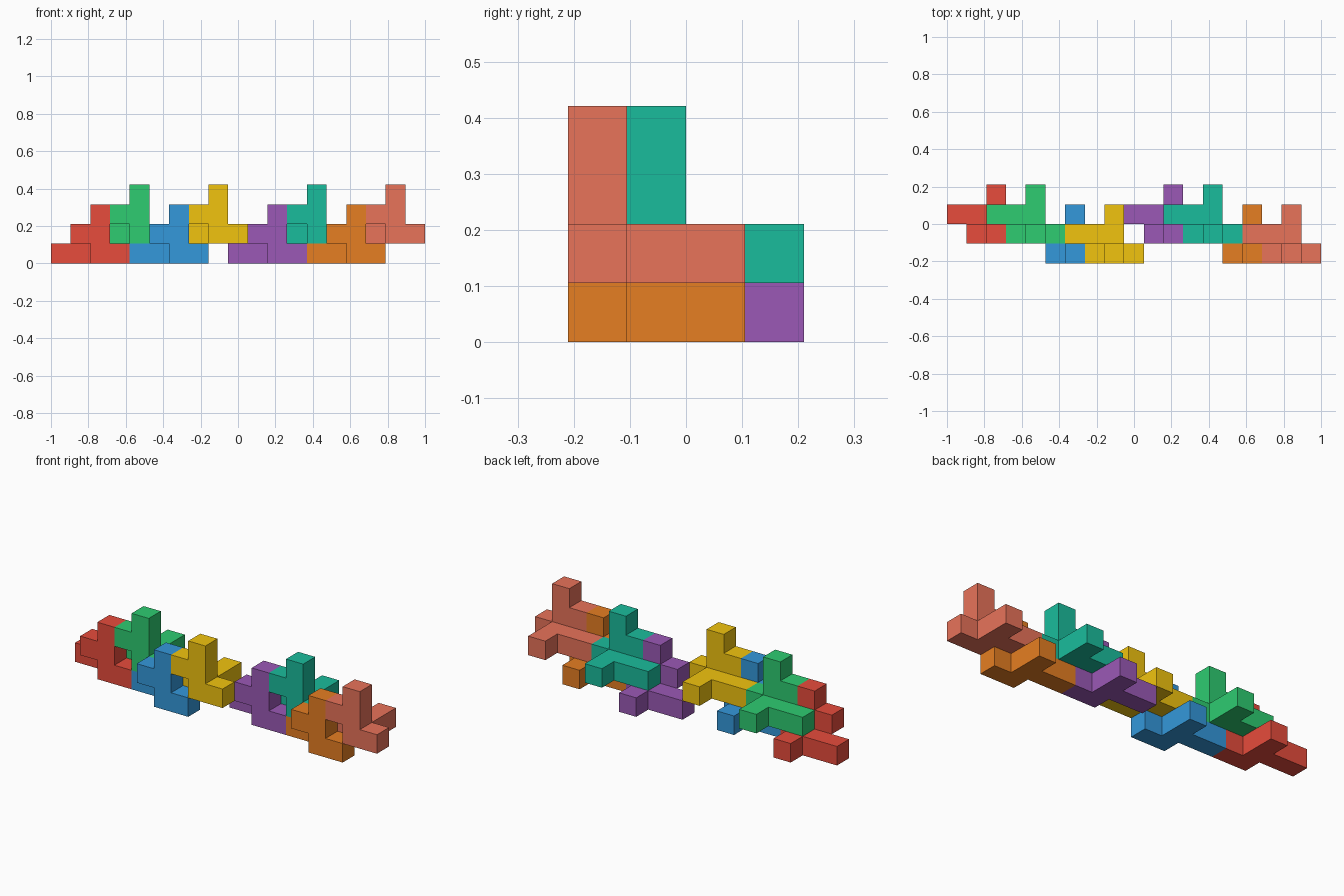
import bpy, bmesh
from mathutils import Vector, Matrix

if "Cube" in bpy.data.objects:
    bpy.data.objects.remove(bpy.data.objects["Cube"])

U = 2 / 19  # edge of one cube cell

# One interlocking puzzle piece, as cube cells (x, y, z)
CELLS = {(2, 1, 0), (3, 1, 0), (2, 1, 1), (1, 1, 1), (2, 1, 2),
         (0, 2, 0), (1, 2, 0), (2, 2, 0), (2, 3, 0)}

# Name, colour and cell offset of every piece
PIECES = [
    ("red_piece", "e74c3c", (0, 0, 0)),
    ("green_piece", "2ecc71", (2, 0, 1)),
    ("blue_piece", "3498db", (4, -1, 0)),
    ("yellow_piece", "f1c40f", (6, -1, 1)),
    ("purple_piece", "9b59b6", (9, 0, 0)),
    ("teal_piece", "1abc9c", (11, 0, 1)),
    ("orange_piece", "e67e22", (13, -1, 0)),
    ("salmon_piece", "e8735a", (15, -1, 1)),
]


def linear(hex_code):
    vals = [int(hex_code[i:i + 2], 16) / 255 for i in (0, 2, 4)]
    return [v / 12.92 if v <= 0.04045 else ((v + 0.055) / 1.055) ** 2.4 for v in vals]


def make_piece(name, colour, offset):
    bm = bmesh.new()
    # Cubes, keeping only the faces that are not shared inside the piece
    for cell in CELLS:
        centre = Vector(cell) + Vector((0.5, 0.5, 0.5))
        cube = bmesh.ops.create_cube(bm, size=1, matrix=Matrix.Translation(centre))
        faces = {f for v in cube["verts"] for f in v.link_faces}
        inner = []
        for f in faces:
            f.normal_update()
            if tuple(c + round(n) for c, n in zip(cell, f.normal)) in CELLS:
                inner.append(f)
        bmesh.ops.delete(bm, geom=inner, context='FACES')
    bmesh.ops.remove_doubles(bm, verts=bm.verts[:], dist=0.001)
    # Merge flat neighbours into large faces
    bmesh.ops.dissolve_limit(bm, angle_limit=0.01, verts=bm.verts[:], edges=bm.edges[:])
    bmesh.ops.scale(bm, vec=(U, U, U), verts=bm.verts[:])
    mesh = bpy.data.meshes.new(name)
    bm.to_mesh(mesh)
    bm.free()
    mat = bpy.data.materials.new(name + "_colour")
    mat.diffuse_color = (*linear(colour), 1)
    mat.use_nodes = True
    mat.node_tree.nodes["Principled BSDF"].inputs["Base Color"].default_value = mat.diffuse_color
    mesh.materials.append(mat)
    obj = bpy.data.objects.new(name, mesh)
    obj.location = (Vector(offset) - Vector((9.5, 2, 0))) * U
    bpy.context.collection.objects.link(obj)


for piece in PIECES:
    make_piece(*piece)
